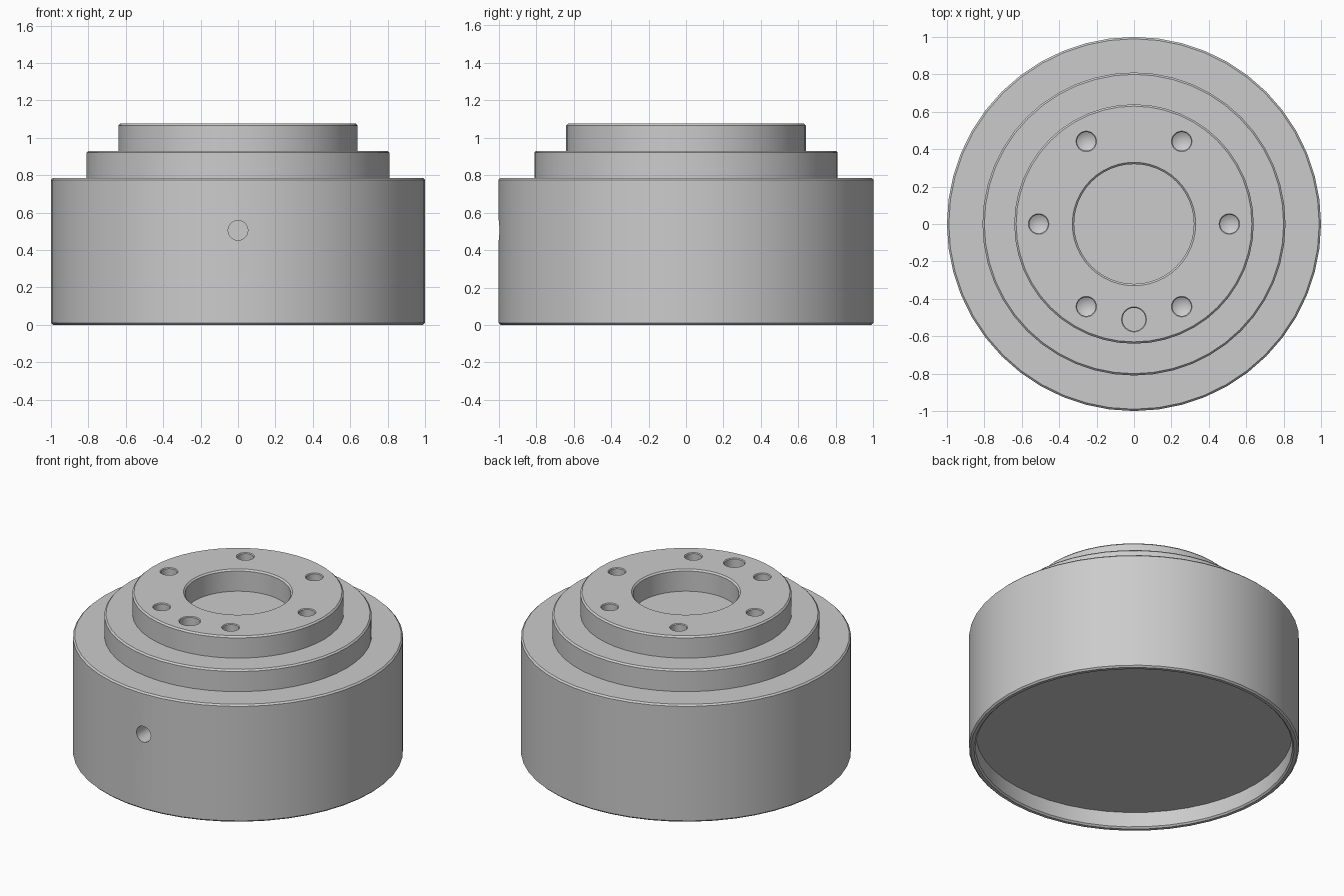
import bpy, bmesh, math
from mathutils import Matrix

cube = bpy.data.objects.get("Cube")
if cube:
    bpy.data.objects.remove(cube, do_unlink=True)

steel = bpy.data.materials.new("grey_metal")
steel.use_nodes = True
GREY = (0.6, 0.6, 0.6, 1)
steel.diffuse_color = GREY
steel.node_tree.nodes["Principled BSDF"].inputs["Base Color"].default_value = GREY


def revolve(name, profile, sides, matrix=Matrix()):
    """Turn a closed (radius, height) profile around z; both ends lie on the axis."""
    bm = bmesh.new()
    rings = []
    for r, z in profile:
        if r == 0:
            rings.append([bm.verts.new((0, 0, z))] * sides)
        else:
            step = 2 * math.pi / sides
            rings.append([bm.verts.new((r * math.cos(i * step), r * math.sin(i * step), z))
                          for i in range(sides)])
    for low, high in zip(rings, rings[1:]):
        for i in range(sides):
            j = (i + 1) % sides
            corners = dict.fromkeys((low[i], low[j], high[j], high[i]))
            bm.faces.new(list(corners))
    bmesh.ops.recalc_face_normals(bm, faces=bm.faces)
    mesh = bpy.data.meshes.new(name)
    bm.to_mesh(mesh)
    bm.free()
    mesh.materials.append(steel)
    obj = bpy.data.objects.new(name, mesh)
    obj.matrix_world = matrix
    bpy.context.collection.objects.link(obj)
    return obj


def hole_cutter(name, radius, depth, tip, bevel, matrix):
    """Blind hole below z = 0 with a bevelled mouth and an optional drill tip."""
    profile = [(0, -depth - tip), (radius, -depth), (radius, -bevel),
               (radius + 2 * bevel, bevel), (0, bevel)]
    return revolve(name, profile, 24, matrix)


# Stepped body: recessed underside, three bevelled tiers, shallow centre bore
C = 0.01
TOP, FLOOR, BORE = 1.075, 0.93, 0.32
profile = [(0, 0.11), (0.96, 0.11), (0.96, C), (0.97, 0)]
profile += [(1 - C, 0), (1, C)]
for radius, height, inner in ((1, 0.785, 0.81), (0.81, FLOOR, 0.64), (0.64, TOP, BORE + C)):
    profile += [(radius, height - C), (radius - C, height), (inner, height)]
profile += [(BORE, TOP - C), (BORE, FLOOR), (0, FLOOR)]
body = revolve("stepped_hub_body", profile, 48)

# Ring of six drilled bolt holes
cutters = []
for i in range(6):
    a = i * math.pi / 3
    place = Matrix.Translation((0.51 * math.cos(a), 0.51 * math.sin(a), TOP))
    cutters.append(hole_cutter("bolt_hole", 0.05, 0.2, 0.03, 0.005, place))

# Flat-bottomed dowel hole in the top, and a set-screw hole in the front wall
cutters.append(hole_cutter("dowel_hole", 0.062, 0.15, 0, 0.005,
                           Matrix.Translation((0, -0.51, TOP))))
front = Matrix.Translation((0, -1, 0.505)) @ Matrix.Rotation(math.pi / 2, 4, 'X')
cutters.append(revolve("front_hole", [(0, -0.2), (0.053, -0.2), (0.053, 0.05), (0, 0.05)], 24, front))

# Cut the holes and remove the cutters
bpy.context.view_layer.objects.active = body
for cutter in cutters:
    mod = body.modifiers.new("hole", 'BOOLEAN')
    mod.operation = 'DIFFERENCE'
    mod.solver = 'EXACT'
    mod.object = cutter
    bpy.ops.object.modifier_apply(modifier=mod.name)
    bpy.data.objects.remove(cutter, do_unlink=True)

# Smooth walls, crisp edges
bpy.ops.object.select_all(action='DESELECT')
body.select_set(True)
bpy.ops.object.shade_smooth_by_angle(angle=math.radians(30))
